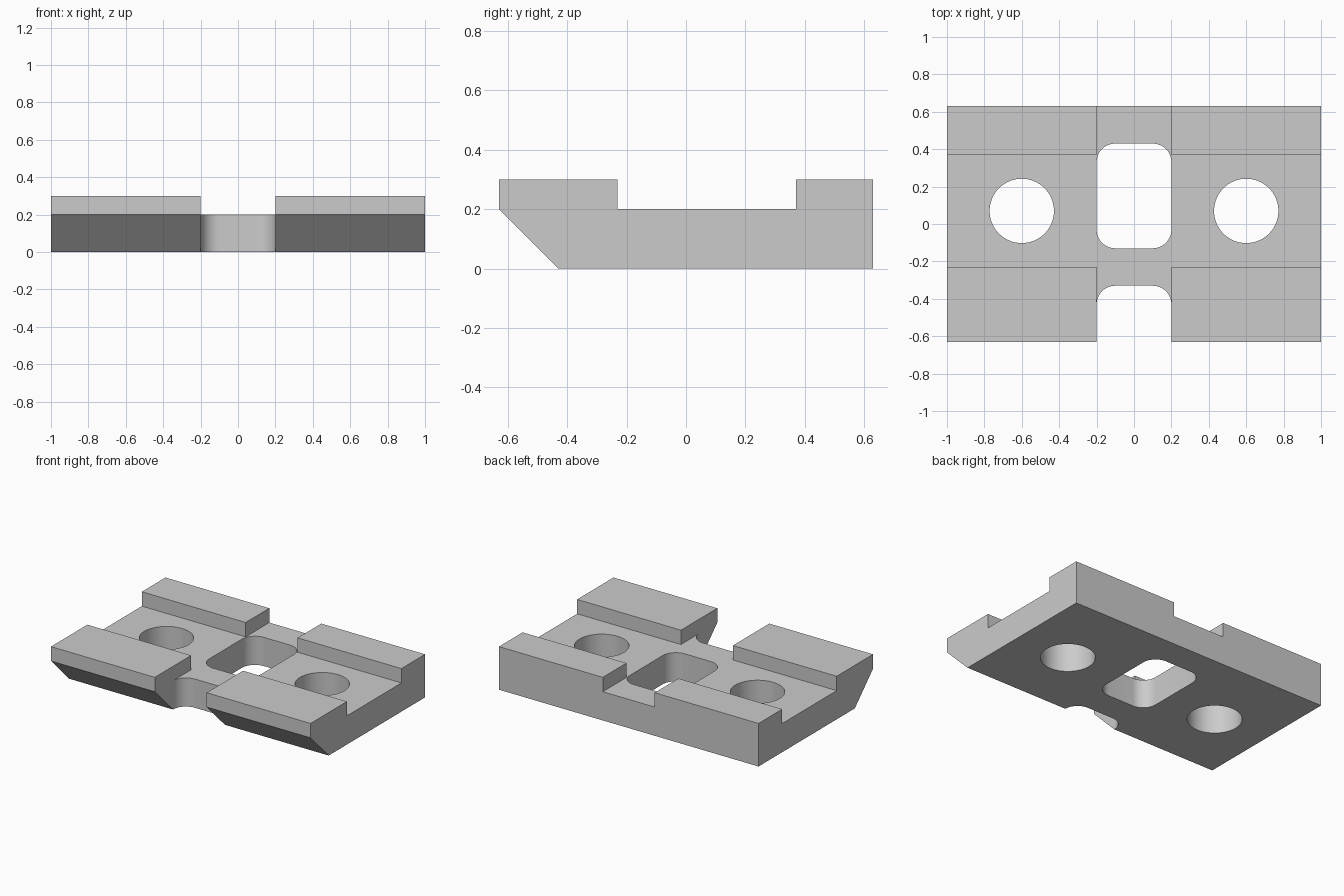
import bpy, bmesh
from math import sin, cos, pi, radians
from mathutils import Vector

cube = bpy.data.objects.get("Cube")
if cube:
    bpy.data.objects.remove(cube, do_unlink=True)

grey = bpy.data.materials.new("plain grey")
grey.use_nodes = True
grey.diffuse_color = (0.6, 0.6, 0.6, 1)
grey.node_tree.nodes["Principled BSDF"].inputs["Base Color"].default_value = grey.diffuse_color


def prism(name, points, sweep):
    """Closed outline of 3D points swept along a vector."""
    bm = bmesh.new()
    face = bm.faces.new([bm.verts.new(p) for p in points])
    moved = bmesh.ops.extrude_face_region(bm, geom=[face], use_keep_orig=True)["geom"]
    verts = [g for g in moved if isinstance(g, bmesh.types.BMVert)]
    bmesh.ops.translate(bm, verts=verts, vec=Vector(sweep))
    bmesh.ops.recalc_face_normals(bm, faces=bm.faces)
    mesh = bpy.data.meshes.new(name)
    bm.to_mesh(mesh)
    bm.free()
    mesh.materials.append(grey)
    obj = bpy.data.objects.new(name, mesh)
    bpy.context.collection.objects.link(obj)
    return obj


def arc(x, y, r, start, end, steps):
    turns = [start + (end - start) * i / steps for i in range(steps + 1)]
    return [(round(x + r * cos(a), 5), round(y + r * sin(a), 5)) for a in turns]


def slot(name, half, y0, y1, r):
    """Vertical cutter with a rounded rectangle outline."""
    cx, lo, hi = half - r, y0 + r, y1 - r
    corners = [(cx, hi), (-cx, hi), (-cx, lo), (cx, lo)]
    outline = []
    for i, (x, y) in enumerate(corners):
        outline += arc(x, y, r, i * pi / 2, (i + 1) * pi / 2, 12)
    return prism(name, [(x, y, -0.2) for x, y in outline], (0, 0, 0.8))


# Side profile with front chamfer and two raised rails
profile = [(-0.43, 0), (0.63, 0), (0.63, 0.3), (0.37, 0.3), (0.37, 0.2),
           (-0.23, 0.2), (-0.23, 0.3), (-0.63, 0.3), (-0.63, 0.2)]
plate = prism("mounting_plate", [(-1, y, z) for y, z in profile], (2, 0, 0))

# Centre channel, window, front notch and the two bolt holes
channel = [(-0.2, -1, 0.2), (0.2, -1, 0.2), (0.2, -1, 0.6), (-0.2, -1, 0.6)]
cutters = [prism("channel_cutter", channel, (0, 2, 0)),
           slot("window_cutter", 0.2, -0.13, 0.43, 0.1),
           slot("notch_cutter", 0.2, -1, -0.33, 0.1)]
for side, x in (("left", 0.6), ("right", -0.6)):
    circle = arc(x, 0.07, 0.172, 0, 2 * pi, 64)[:-1]
    cutters.append(prism(side + "_hole_cutter", [(a, b, -0.2) for a, b in circle], (0, 0, 0.8)))

bpy.ops.object.select_all(action="DESELECT")
plate.select_set(True)
bpy.context.view_layer.objects.active = plate
for cutter in cutters:
    cut = plate.modifiers.new(cutter.name, "BOOLEAN")
    cut.operation = "DIFFERENCE"
    cut.solver = "EXACT"
    cut.object = cutter
    bpy.ops.object.modifier_apply(modifier=cut.name)
    bpy.data.objects.remove(cutter, do_unlink=True)

bpy.ops.object.shade_smooth_by_angle(angle=radians(30))
